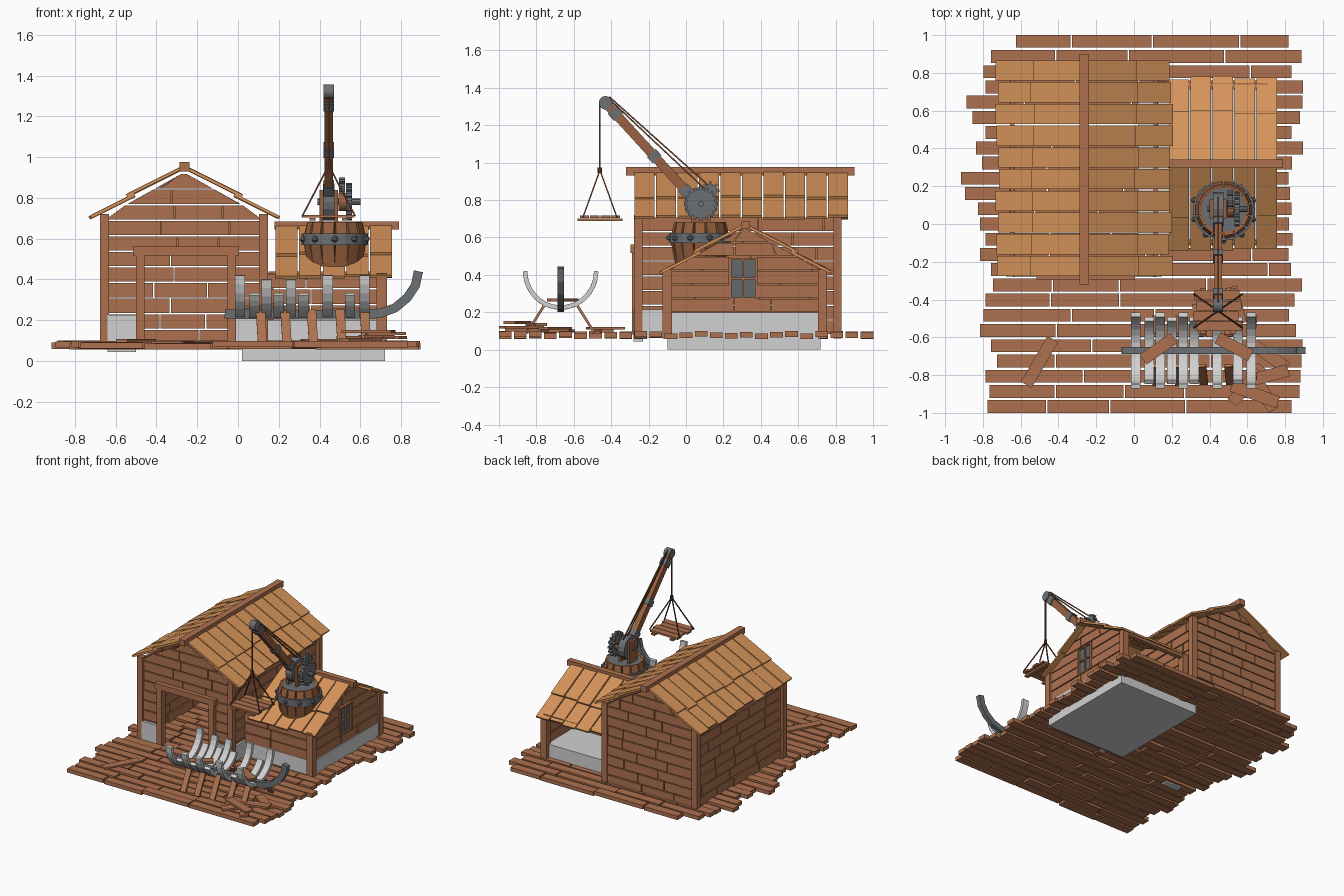
import bpy, bmesh, math, random
from mathutils import Vector as V, Matrix

random.seed(4)
if "Cube" in bpy.data.objects:
    bpy.data.objects.remove(bpy.data.objects["Cube"])
X, Y, Z = V((1, 0, 0)), V((0, 1, 0)), V((0, 0, 1))
rnd = random.uniform


def material(name, *rgb):
    m = bpy.data.materials.new(name)
    m.use_nodes = True
    m.diffuse_color = (*rgb, 1)
    m.node_tree.nodes["Principled BSDF"].inputs["Base Color"].default_value = (*rgb, 1)
    return m


wood = material("brown wood", 0.42, 0.165, 0.078)
tile = material("orange shingle", 0.66, 0.29, 0.1)
dark = material("dark crane wood", 0.32, 0.12, 0.05)
rope = material("rope brown", 0.15, 0.055, 0.022)
stone = material("pale stone", 0.64, 0.64, 0.64)
iron = material("iron grey", 0.15, 0.16, 0.17)
glass = material("window grey", 0.13, 0.14, 0.15)


def part(name, mat, build):
    bm = bmesh.new()
    build(bm)
    bmesh.ops.recalc_face_normals(bm, faces=bm.faces)
    me = bpy.data.meshes.new(name)
    bm.to_mesh(me)
    bm.free()
    me.materials.append(mat)
    bpy.context.collection.objects.link(bpy.data.objects.new(name, me))


def board(bm, a, b, width, thick, side):
    """Beam from a to b, its width measured along side."""
    a, b = V(a), V(b)
    u = (b - a).normalized()
    s = (side - u * side.dot(u)).normalized()
    rot = Matrix((u, s, u.cross(s))).transposed().to_4x4()
    m = Matrix.Translation((a + b) / 2) @ rot @ Matrix.Diagonal(((b - a).length, width, thick, 1))
    return bmesh.ops.create_cube(bm, size=1, matrix=m)["verts"]


def disc(bm, a, b, r1, r2=None, seg=16):
    a, b = V(a), V(b)
    m = Matrix.Translation((a + b) / 2) @ (b - a).to_track_quat("Z", "Y").to_matrix().to_4x4()
    bmesh.ops.create_cone(bm, cap_ends=True, segments=seg, radius1=r1,
                          radius2=r1 if r2 is None else r2, depth=(b - a).length, matrix=m)


def ribbon(bm, pts, thick, width, side):
    """Bent bar along pts with a rectangular section."""
    pts, rings = [V(p) for p in pts], []
    for i, p in enumerate(pts):
        t = pts[min(i + 1, len(pts) - 1)] - pts[max(i - 1, 0)]
        n = t.cross(side).normalized() * thick / 2
        w = side * width / 2
        rings.append([bm.verts.new(p + q) for q in (n + w, n - w, -n - w, w - n)])
    for r, s in zip(rings, rings[1:]):
        for k in range(4):
            bm.faces.new((r[k], r[k - 1], s[k - 1], s[k]))
    bm.faces.new(rings[0])
    bm.faces.new(rings[-1])


def split(lo, hi, step):
    """Cut a run into random board lengths."""
    while hi - lo > step * 1.3:
        nxt = lo + step * rnd(0.6, 1.2)
        yield lo, nxt
        lo = nxt
    yield lo, hi


def wall(bm, along, fixed, lo, hi, z0, z1, gable=None, hole=None):
    """Plank wall; gable = (eave z, peak z, half span); hole = (lo, hi, z0, z1)."""
    rows = round((z1 - z0) / 0.075)
    h, mid, k = (z1 - z0) / rows, (lo + hi) / 2, 0 if along is X else 1
    for i in range(rows):
        z = z0 + h * (i + 0.5)
        runs = [(lo, hi)]
        if hole and hole[2] < z < hole[3]:
            runs = [(lo, hole[0]), (hole[1], hi)]
        for run in runs:
            for a, b in split(*run, 0.3):
                t = rnd(0.018, 0.026)
                vs = board(bm, along * (a + 0.003) + fixed + Z * z,
                           along * (b - 0.003) + fixed + Z * z, h - 0.007, t, Z)
                for v in vs:
                    if gable:
                        lim = max(0.004, min(1, (gable[1] - v.co.z) / (gable[1] - gable[0]))) * gable[2]
                        v.co[k] = max(mid - lim, min(mid + lim, v.co[k]))


def roof(bm, ridge, along, length, count, down, run, rise):
    """Two overlapping shingle rows on both sides of a ridge."""
    w = length / count
    for sign in (-1, 1):
        fall = down * sign * run - Z * rise
        for t0, t1, lift in ((0.53, 1, 0), (0, 0.6, 0.016)):
            for i in range(count):
                o = V(ridge) + along * (w * (i + 0.5)) + Z * (lift + rnd(-0.003, 0.003))
                board(bm, o + fall * t0, o + fall * (t1 + rnd(-0.03, 0.02)), w - 0.008, 0.015, along)


# Plank deck with ragged ends
def deck(bm):
    ends = [.78, .77, .79, .73, .76, .82, .8, .79, .75, .76, .82, .79, .82, .83, .9, .92,
            .81, .84, .79, .86, .89, .79, .8, .76, .63]
    for i, e in enumerate(ends):
        y = -0.967 + i * 0.0806
        for a, b in split(-e, rnd(0.82, 0.9), 0.48):
            z = 0.078 + rnd(-0.007, 0.007)
            board(bm, (a + 0.004, y, z), (b - 0.004, y, z), 0.068, 0.03, Y)


part("deck", wood, deck)

# Stone footings
part("annex_footing", stone, lambda bm: board(bm, (0.02, 0.31, 0.1), (0.72, 0.31, 0.1), 0.82, 0.2, Y))


def corner_footings(bm):
    board(bm, (-0.64, -0.255, 0.135), (-0.5, -0.255, 0.135), 0.05, 0.18, Y)
    board(bm, (-0.01, -0.255, 0.145), (0.12, -0.255, 0.145), 0.05, 0.15, Y)
    board(bm, (0.12, -0.25, 0.14), (0.12, -0.08, 0.14), 0.04, 0.15, X)


part("corner_footings", stone, corner_footings)


# Large shed
def shed(bm):
    g = (0.71, 0.925, 0.385)
    wall(bm, X, Y * -0.25, -0.65, 0.12, 0.08, 0.92, g, (-0.48, -0.03, 0, 0.53))
    wall(bm, X, Y * 0.81, -0.65, 0.12, 0.08, 0.92, g)
    for x in (-0.645, 0.115):
        wall(bm, Y, X * x, -0.25, 0.81, 0.08, 0.71)


def shed_frame(bm):
    for x in (-0.655, 0.125):
        for y in (-0.255, 0.81):
            board(bm, (x, y, 0.06), (x, y, 0.72), 0.045, 0.045, X)
    for x in (-0.48, -0.03):
        board(bm, (x, -0.265, 0.08), (x, -0.265, 0.53), 0.042, 0.05, X)
    board(bm, (-0.515, -0.268, 0.54), (0.005, -0.268, 0.54), 0.045, 0.055, Z)
    board(bm, (-0.263, -0.32, 0.953), (-0.263, 0.9, 0.953), 0.05, 0.045, X)


part("shed_walls", wood, shed)
part("shed_frame", wood, shed_frame)
part("shed_roof", tile, lambda bm: roof(bm, (-0.263, -0.28, 0.935), Y, 1.15, 10, X, 0.46, 0.23))


# Annex with an open back
def annex(bm):
    wall(bm, X, Y * -0.095, 0.13, 0.71, 0.2, 0.43)
    wall(bm, Y, X * 0.705, -0.1, 0.73, 0.2, 0.65, (0.42, 0.65, 0.415), (0.235, 0.375, 0.27, 0.49))


def annex_frame(bm):
    for x, y in ((0.705, -0.1), (0.705, 0.73), (0.15, 0.73)):
        board(bm, (x, y, 0.06), (x, y, 0.43), 0.05, 0.05, X)
    board(bm, (0.15, 0.73, 0.42), (0.71, 0.73, 0.42), 0.04, 0.035, Z)
    board(bm, (0.18, 0.32, 0.665), (0.79, 0.32, 0.665), 0.045, 0.04, Y)


def window_frame(bm):
    for y in (0.235, 0.375):
        board(bm, (0.712, y, 0.27), (0.712, y, 0.49), 0.014, 0.025, Y)
    for z in (0.275, 0.38, 0.485):
        board(bm, (0.712, 0.23, z), (0.712, 0.38, z), 0.01, 0.02, Z)
    board(bm, (0.712, 0.305, 0.27), (0.712, 0.305, 0.49), 0.01, 0.02, Y)


part("annex_walls", wood, annex)
part("annex_frame", wood, annex_frame)
part("annex_roof", tile, lambda bm: roof(bm, (0.18, 0.32, 0.65), X, 0.58, 5, Y, 0.455, 0.235))
part("window_frame", wood, window_frame)
part("window_pane", glass, lambda bm: board(bm, (0.705, 0.305, 0.27), (0.705, 0.305, 0.49), 0.14, 0.008, Y))

# Crane barrel
HUB = V((0.475, 0.075, 0))


def staves(bm):
    disc(bm, HUB + Z * 0.47, HUB + Z * 0.63, 0.11, 0.135)
    for i in range(14):
        a = math.tau * i / 14
        d, s = V((math.cos(a), math.sin(a), 0)), V((-math.sin(a), math.cos(a), 0))
        board(bm, HUB + d * 0.12 + Z * 0.465, HUB + d * 0.148 + Z * 0.6, 0.06, 0.02, s)
        board(bm, HUB + d * 0.148 + Z * 0.59, HUB + d * 0.125 + Z * 0.68, 0.054, 0.02, s)


def barrel_iron(bm):
    disc(bm, HUB + Z * 0.57, HUB + Z * 0.625, 0.163, seg=20)
    disc(bm, HUB + Z * 0.62, HUB + Z * 0.675, 0.12, seg=20)
    for i in range(10):
        a = math.tau * (i + 0.5) / 10
        p = HUB + V((math.cos(a) * 0.163, math.sin(a) * 0.163, 0.598))
        bmesh.ops.create_icosphere(bm, subdivisions=1, radius=0.018, matrix=Matrix.Translation(p))


part("crane_barrel", dark, staves)
part("barrel_bands", iron, barrel_iron)

# Crane boom, winch and pulley
FOOT, TIP = V((0.445, 0.09, 0.75)), V((0.445, -0.43, 1.32))


def boom(bm):
    board(bm, FOOT, TIP, 0.04, 0.05, X)
    for x in (0.408, 0.482):
        board(bm, (x, 0.08, 0.66), (x, 0.08, 0.84), 0.1, 0.018, Y)
    disc(bm, (0.492, 0.08, 0.78), (0.53, 0.08, 0.78), 0.045)


def boom_iron(bm):
    for f, h in ((0.14, 0.1), (0.5, 0.045), (0.9, 0.05)):
        c, u = FOOT.lerp(TIP, f), (TIP - FOOT).normalized() * h / 2
        board(bm, c - u, c + u, 0.052, 0.064, X)
    disc(bm, TIP - X * 0.026, TIP + X * 0.026, 0.036)
    disc(bm, (0.39, 0.08, 0.78), (0.6, 0.08, 0.78), 0.016, seg=8)
    disc(bm, (0.417, 0.08, 0.78), (0.473, 0.08, 0.78), 0.09)
    for x, y, z, r, n in ((0.545, 0.08, 0.78, 0.078, 16), (0.51, 0.13, 0.85, 0.035, 8)):
        disc(bm, (x - 0.014, y, z), (x + 0.014, y, z), r)
        for i in range(n):
            d = V((0, math.cos(math.tau * i / n), math.sin(math.tau * i / n)))
            board(bm, V((x, y, z)) + d * r * 0.9, V((x, y, z)) + d * (r + 0.014), 0.028, 0.014, X)


LOAD = V((0.445, -0.46, 0.96))


def ropes(bm):
    for a, b in (((0.445, -0.41, 1.352), (0.445, 0.14, 0.86)), ((0.445, -0.4, 1.33), (0.445, 0.1, 0.86)),
                 ((0.445, -0.46, 1.32), LOAD)):
        board(bm, a, b, 0.008, 0.008, X)
    for sx in (-1, 1):
        for sy in (-1, 1):
            board(bm, LOAD, LOAD + V((0.13 * sx, 0.09 * sy, -0.25)), 0.007, 0.007, X)
    disc(bm, LOAD - Z * 0.015, LOAD + Z * 0.015, 0.012, seg=8)


def pallet(bm):
    for i in range(4):
        c = LOAD + V((rnd(-0.02, 0.02), (i - 1.5) * 0.055, -0.25))
        board(bm, c - X * 0.12, c + X * 0.12, 0.05, 0.014, Y)
    for x in (-0.08, 0.08):
        c = LOAD + V((x, 0, -0.265))
        board(bm, c - Y * 0.12, c + Y * 0.12, 0.03, 0.014, X)


part("crane_boom", dark, boom)
part("crane_ironwork", iron, boom_iron)
part("crane_ropes", rope, ropes)
part("hanging_pallet", wood, pallet)


# Unfinished boat hull
def ribs(bm):
    for x, up in ((0.01, 0), (0.14, 0.1), (0.26, 0.1), (0.44, 0), (0.62, 0),
                  (0.08, 0.5), (0.2, 0.5), (0.32, 0.5), (0.55, 0.5)):
        a0, a1 = math.pi + up, math.tau - up
        ang = [a0 + (a1 - a0) * i / 14 for i in range(15)]
        pts = [(x, -0.67 + 0.19 * math.cos(a), 0.42 + 0.195 * math.sin(a)) for a in ang]
        ribbon(bm, pts, 0.024, 0.05, X)


part("boat_ribs", stone, ribs)
part("boat_keel", iron, lambda bm: ribbon(bm, [(x, -0.67, z) for x, z in (
    (-0.065, 0.23), (0.6, 0.225), (0.7, 0.235), (0.77, 0.26), (0.83, 0.31), (0.87, 0.37), (0.885, 0.44))],
    0.045, 0.035, Y))


# Props and loose planks
def props(bm):
    for x in (0.11, 0.23, 0.36, 0.5, 0.62):
        for s in (-1, 1):
            board(bm, (x, -0.67 + s * 0.08, 0.25), (x + 0.01, -0.67 + s * 0.18, 0.09), 0.045, 0.014, X)


def loose(bm):
    for x, y, z, deg, size in ((-0.5, -0.73, 0.1, 60, 0.28), (0.13, -0.66, 0.265, 35, 0.2),
                               (0.53, -0.65, 0.265, -28, 0.2), (0.6, -0.85, 0.105, 50, 0.25),
                               (0.68, -0.88, 0.12, -60, 0.24), (0.72, -0.8, 0.135, 15, 0.2),
                               (0.64, -0.9, 0.145, -20, 0.26), (0.72, -0.7, 0.115, -35, 0.22),
                               (0.42, -0.44, 0.1, 10, 0.22), (0.54, -0.43, 0.115, -75, 0.2)):
        d = V((math.cos(math.radians(deg)), math.sin(math.radians(deg)), 0)) * size / 2
        board(bm, V((x, y, z)) - d, V((x, y, z)) + d, 0.065, 0.015, Z.cross(d))


part("boat_props", wood, props)
part("loose_planks", wood, loose)
